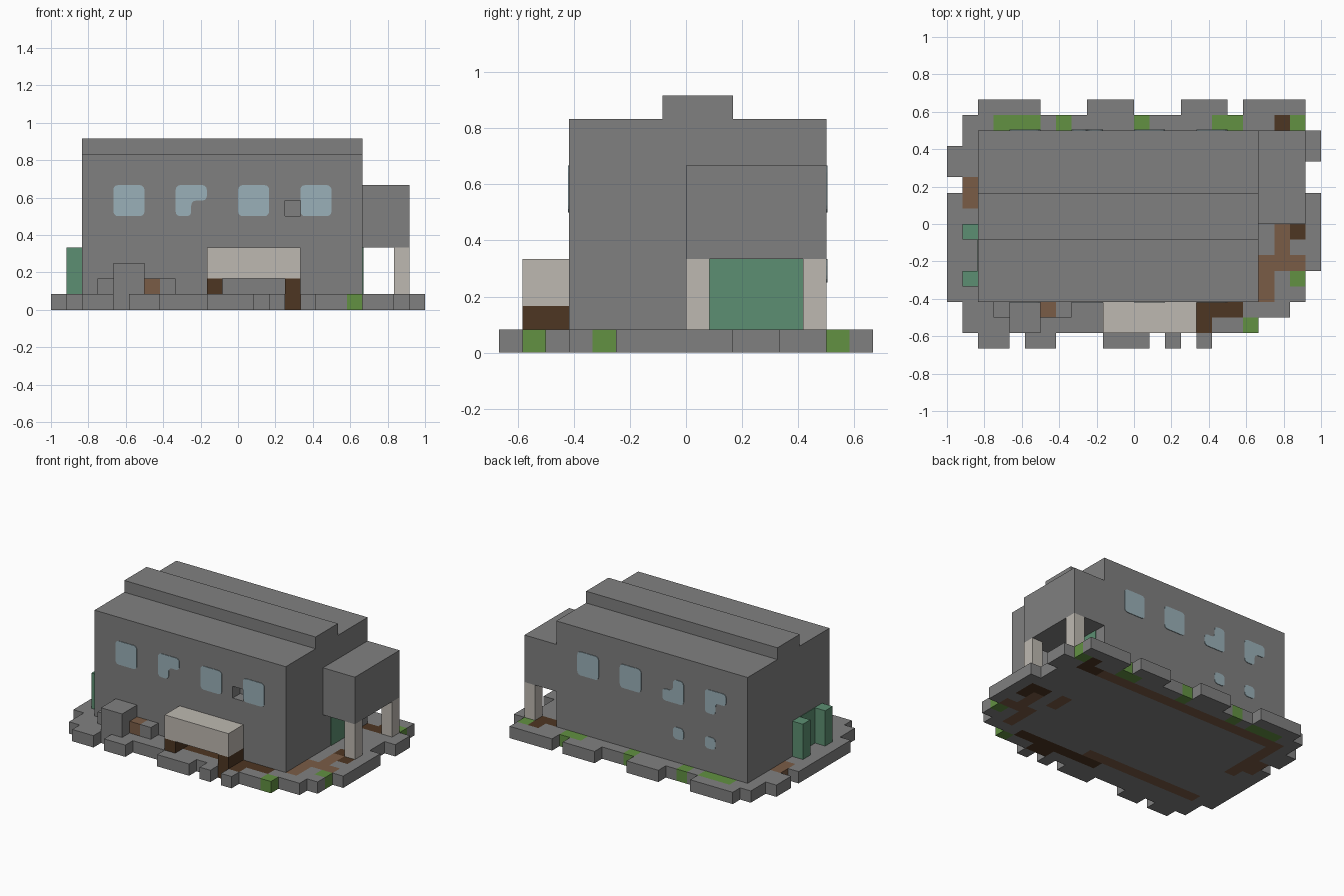
import bpy
import bmesh
from mathutils import Vector

cube = bpy.data.objects.get("Cube")
if cube:
    bpy.data.objects.remove(cube, do_unlink=True)

U = 1 / 12  # size of one building block


def material(name, r, g, b):
    m = bpy.data.materials.new(name)
    m.use_nodes = True
    m.diffuse_color = (r, g, b, 1)
    m.node_tree.nodes["Principled BSDF"].inputs["Base Color"].default_value = (r, g, b, 1)
    return m


STONE = material("stone grey", .216, .216, .216)
BEIGE = material("pale plaster", .515, .485, .44)
TEAL = material("teal door", .107, .275, .168)
GRASS = material("grass green", .122, .283, .054)
PATH = material("path brown", .195, .107, .061)
WOOD = material("dark wood", .076, .037, .016)
GLASS = material("pale glass", .323, .434, .479)


def finish(name, bm, mats):
    mesh = bpy.data.meshes.new(name)
    bm.to_mesh(mesh)
    bm.free()
    for m in mats:
        mesh.materials.append(m)
    obj = bpy.data.objects.new(name, mesh)
    bpy.context.collection.objects.link(obj)
    return obj


def cells(x0, x1, y0, y1, z0, z1):
    return {(x, y, z) for x in range(x0, x1) for y in range(y0, y1) for z in range(z0, z1)}


def blocks(name, solid, mats, paint=None):
    """Skin a set of block cells; paint maps a cell's (x, y) to a material slot."""
    bm = bmesh.new()
    verts = {}
    for c in sorted(solid):
        for axis in range(3):
            for side in (0, 1):
                n = list(c)
                n[axis] += 2 * side - 1
                if tuple(n) in solid:
                    continue
                a, b = (axis + 1) % 3, (axis + 2) % 3
                ring = []
                for da, db in ((0, 0), (1, 0), (1, 1), (0, 1)):
                    p = list(c)
                    p[axis] += side
                    p[a] += da
                    p[b] += db
                    p = tuple(p)
                    if p not in verts:
                        verts[p] = bm.verts.new(Vector(p) * U)
                    ring.append(verts[p])
                face = bm.faces.new(ring if side else ring[::-1])
                face.material_index = paint.get(c[:2], 0) if paint else 0
    bmesh.ops.dissolve_limit(bm, angle_limit=.01, verts=bm.verts[:], edges=bm.edges[:],
                             delimit={'MATERIAL'})
    return finish(name, bm, mats)


def box(name, mat, *bounds):
    return blocks(name, cells(*bounds), [mat])


def pane(name, points, y, out):
    """Thin rounded window plate on a wall facing along y."""
    bm = bmesh.new()
    vs = [bm.verts.new((x * U, y * U, z * U)) for x, z in points]
    bm.faces.new(vs)
    bmesh.ops.bevel(bm, geom=bm.verts[:], offset=.025, segments=3, profile=.5, affect='VERTICES')
    ext = bmesh.ops.extrude_face_region(bm, geom=bm.faces[:])
    moved = [g for g in ext["geom"] if isinstance(g, bmesh.types.BMVert)]
    bmesh.ops.translate(bm, verts=moved, vec=(0, out * .004, 0))
    bmesh.ops.recalc_face_normals(bm, faces=bm.faces[:])
    finish(name, bm, [GLASS])


def plate(name, mat, x, y0, y1, z0, z1):
    """Thin door plate on a wall facing along x."""
    bm = bmesh.new()
    bmesh.ops.create_cube(bm, size=1)
    for v in bm.verts:
        v.co = (x * U + v.co.x * .008, (y0 if v.co.y < 0 else y1) * U, (z0 if v.co.z < 0 else z1) * U)
    finish(name, bm, [mat])


# Ground slab with ragged rim
ground = cells(-11, 11, -5, 7, 0, 1) | cells(-11, 10, -6, -5, 0, 1) | cells(-11, 8, -7, -6, 0, 1)
for a, b in ((-10, -6), (-3, 0), (3, 6), (7, 11)):
    ground |= cells(a, b, 7, 8, 0, 1)
for a, b in ((-10, -8), (-7, -5), (-2, 1), (2, 3), (4, 5)):
    ground |= cells(a, b, -8, -7, 0, 1)
for x, a, b in ((-12, 3, 5), (-12, -5, 2), (11, -3, 2), (11, 4, 6)):
    ground |= cells(x, x + 1, a, b, 0, 1)

# Paths, planks and grass painted per ground block
paint = {}
patches = (
    (2, -10, 8, 5, 6), (2, -10, -9, 0, 6), (2, -11, -10, 1, 3), (2, -10, 1, -5, -4),
    (2, 8, 11, -3, -2), (2, 9, 10, -2, 0), (2, 8, 9, -5, -3), (2, 7, 8, -1, 1),
    (3, -1, 7, -6, -5), (3, 3, 5, -7, -6), (3, 10, 11, -1, 0), (3, 9, 11, 0, 1),
    (3, 9, 10, 6, 7), (3, 8, 10, 5, 6),
    (1, -9, -6, 6, 7), (1, -5, -4, 6, 7), (1, 0, 1, 6, 7), (1, 5, 7, 6, 7),
    (1, 10, 11, 6, 7), (1, 10, 11, -4, -3), (1, 7, 8, -7, -6),
)
for slot, x0, x1, y0, y1 in patches:
    for x, y, z in cells(x0, x1, y0, y1, 0, 1):
        paint[x, y] = slot
blocks("ground_slab", ground, [STONE, GRASS, PATH, WOOD], paint)

# Main hall with roof ridge and a missing block in the front wall
hall = cells(-10, 8, -5, 6, 1, 10) | cells(-10, 8, -1, 2, 10, 11)
blocks("main_hall", hall - {(3, -5, 6)}, [STONE])

# Raised side room on two pillars, with the door below
box("side_room", STONE, 8, 11, 0, 6, 4, 8)
box("front_pillar", BEIGE, 10, 11, 0, 1, 1, 4)
box("back_pillar", BEIGE, 10, 11, 5, 6, 1, 4)
plate("side_door", TEAL, 8, 1, 5, 1, 4)

# Door with posts on the opposite end
plate("end_door", TEAL, -10, -4, 0, 1, 4)
for name, y in (("end_post_front", -4), ("end_post_back", -1)):
    box(name, TEAL, -11, -10, y, y + 1, 1, 4)

# Market stall and stacked crates at the front
box("stall_canopy", BEIGE, -2, 4, -7, -5, 2, 4)
box("stall_leg_right", WOOD, -2, -1, -7, -5, 1, 2)
box("stall_leg_left", WOOD, 3, 4, -7, -5, 1, 2)
box("large_crate", STONE, -8, -6, -7, -5, 1, 3)
box("small_crate_right", STONE, -9, -8, -6, -5, 1, 2)
box("brown_crate", PATH, -6, -5, -6, -5, 1, 2)
box("small_crate_left", STONE, -5, -4, -6, -5, 1, 2)


# Windows, some broken at one corner
def window(name, x, y, out, missing=None):
    pts = []
    for cx, cz in ((0, 0), (2, 0), (2, 2), (0, 2)):
        if (cx, cz) == missing:
            steps = [(1, cz), (1, 1), (cx, 1)]
            pts += steps if cx == cz == 2 or (cx, cz) == (2, 0) else steps[::-1]
            if cx == cz == 2:
                pts[-3:] = steps[::-1]
        else:
            pts.append((cx, cz))
    pane(name, [(x + px, 6 + pz) for px, pz in pts], y, out)


for i, x in enumerate((-8, -4, 0, 4)):
    window(f"front_window_{i + 1}", x, -5, -1, (2, 0) if i == 1 else None)
    window(f"back_window_{i + 1}", x, 6, 1, {0: (0, 0), 1: (2, 2)}.get(i))
for name, x in (("small_back_window_right", -7), ("small_back_window_left", -4)):
    pane(name, [(x, 3), (x + 1, 3), (x + 1, 4), (x, 4)], 6, 1)
